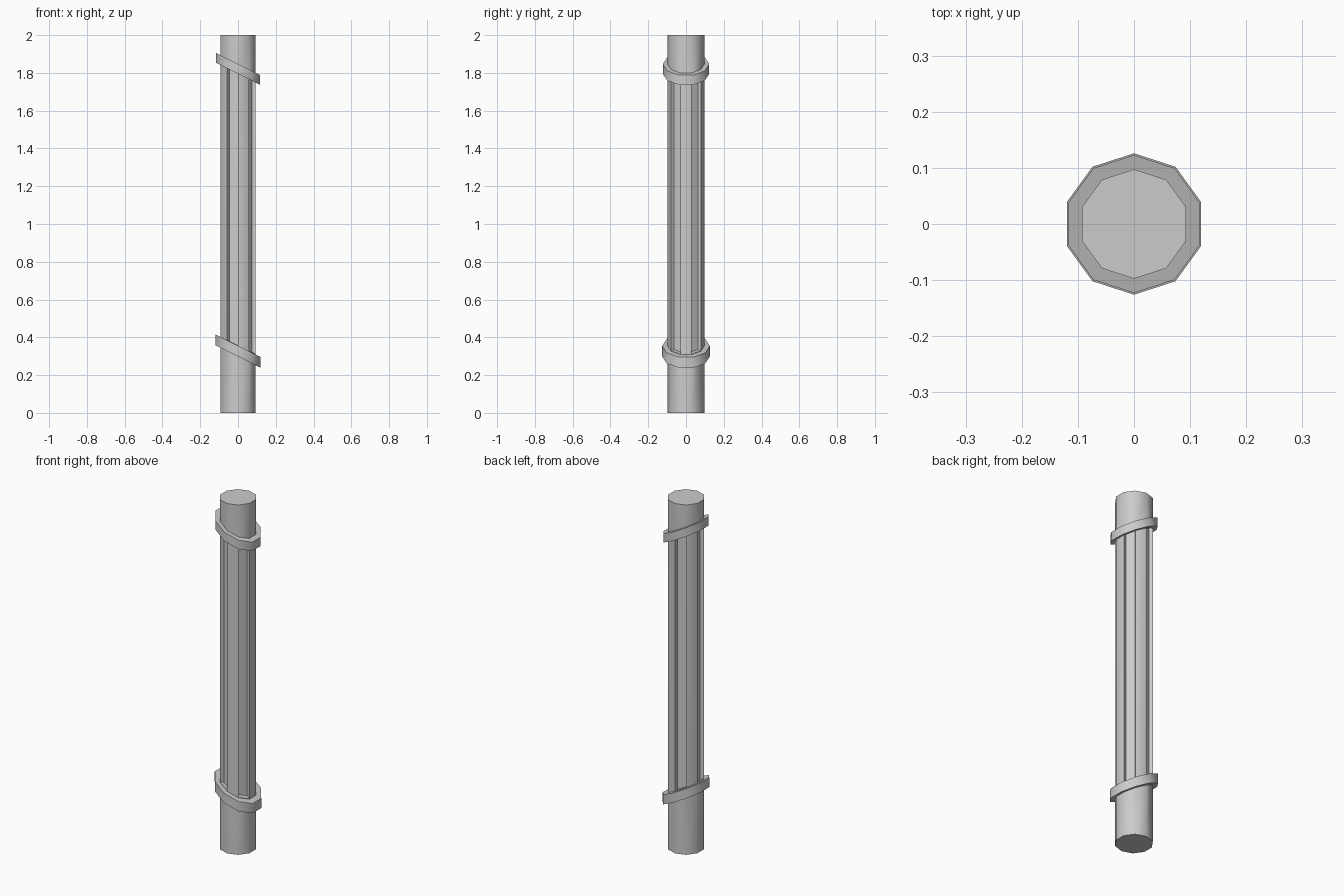
import bpy, bmesh, math

if "Cube" in bpy.data.objects:
    bpy.data.objects.remove(bpy.data.objects["Cube"])

N = 10          # sides
R = 0.0975      # column radius
SLOPE = -0.5    # tilt of the bands across x


def add_loop(bm, radius, z, slope=0.0):
    """Decagon with points on +-y, sheared along x."""
    loop = []
    for i in range(N):
        a = math.radians(90 + 36 * i)
        x, y = radius * math.cos(a), radius * math.sin(a)
        loop.append(bm.verts.new((x, y, z + slope * x)))
    return loop


def finish(bm, name):
    bmesh.ops.recalc_face_normals(bm, faces=bm.faces)
    mesh = bpy.data.meshes.new(name)
    bm.to_mesh(mesh)
    bm.free()
    obj = bpy.data.objects.new(name, mesh)
    bpy.context.collection.objects.link(obj)
    bpy.ops.object.select_all(action='DESELECT')
    obj.select_set(True)
    bpy.context.view_layer.objects.active = obj
    bpy.ops.object.shade_smooth_by_angle(angle=math.radians(40))
    return obj


def bridge(bm, a, b, i):
    j = (i + 1) % N
    bm.faces.new((a[i], a[j], b[j], b[i]))


# column: plain ends, every second side recessed between the bands
bm = bmesh.new()
base = add_loop(bm, R, 0)
low = add_loop(bm, R, 0.358, SLOPE)
high = add_loop(bm, R, 1.802, SLOPE)
top = add_loop(bm, R, 2)
in_low = add_loop(bm, R * 0.79, 0.358, SLOPE)
in_high = add_loop(bm, R * 0.79, 1.802, SLOPE)
bm.faces.new(base)
bm.faces.new(top)
for i in range(N):
    bridge(bm, base, low, i)
    bridge(bm, high, top, i)
    # radial wall on each corner
    bm.faces.new((low[i], high[i], in_high[i], in_low[i]))
    if i % 2 == 1:
        bridge(bm, low, high, i)
    else:
        bridge(bm, in_low, in_high, i)
        bridge(bm, low, in_low, i)
        bridge(bm, high, in_high, i)
finish(bm, "column")


# tilted bands
def band(name, z, radius, height):
    bm = bmesh.new()
    h = height / 2
    loops = [add_loop(bm, r, z + dz, SLOPE)
             for r, dz in ((radius, -h), (radius, h), (R - 0.002, h), (R - 0.002, -h))]
    for k in range(4):
        for i in range(N):
            bridge(bm, loops[k], loops[(k + 1) % 4], i)
    finish(bm, name)


band("lower_band", 0.327, 0.126, 0.056)
band("upper_band", 1.821, 0.123, 0.051)
